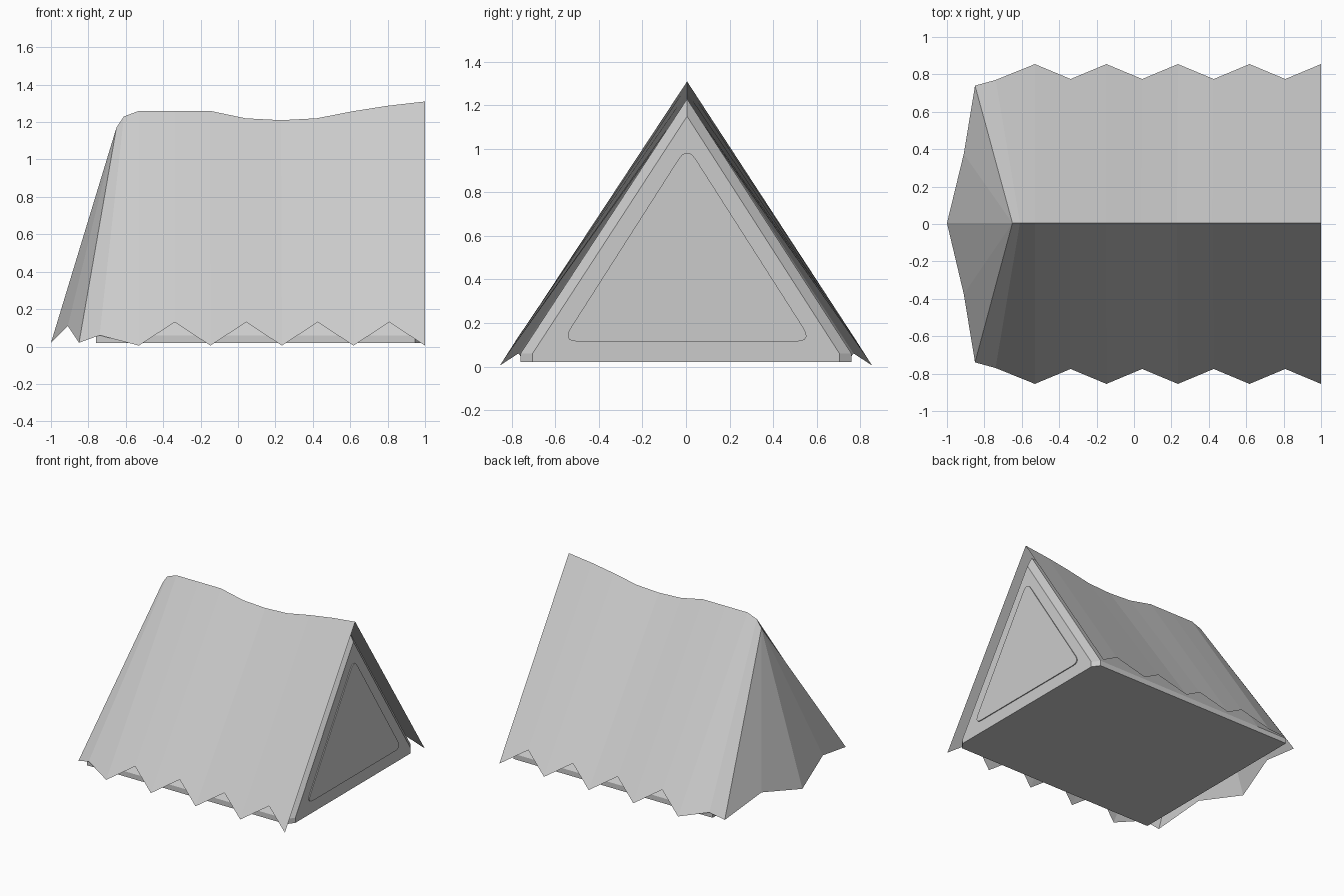
import bpy, math
from mathutils import Vector

if "Cube" in bpy.data.objects:
    bpy.data.objects.remove(bpy.data.objects["Cube"])

RIDGE_Y = 0.005


def make(name, verts, faces):
    me = bpy.data.meshes.new(name)
    me.from_pydata(verts, [], faces)
    me.validate()
    me.update()
    ob = bpy.data.objects.new(name, me)
    bpy.context.collection.objects.link(ob)
    return ob


# Outer canvas: sagging ridge joined to a zigzag hem on both sides
ridge = [(-.65, 1.17), (-.61, 1.23), (-.53, 1.26), (-.34, 1.26), (-.15, 1.26), (.04, 1.22),
         (.23, 1.21), (.42, 1.22), (.61, 1.257), (.80, 1.287), (1.0, 1.31)]
hem = [(-.85, .74, .02), (-.74, .77, .06)]
for i in range(9):
    x = -.53 + i * 1.53 / 8
    hem.append((x, .855, .005) if i % 2 == 0 else (x, .775, .13))

n = len(ridge)
verts = [(x, RIDGE_Y, z) for x, z in ridge]
verts += [(x, -y, z) for x, y, z in hem]
verts += [(x, y, z) for x, y, z in hem]
faces = []
for i in range(n - 1):
    faces.append((i, n + i, n + i + 1, i + 1))
    faces.append((i + 1, 2 * n + i + 1, 2 * n + i, i))

# Sloping closed end of the canvas
b = len(verts)
verts += [(-.91, -.375, .11), (-1, RIDGE_Y, .02), (-.91, .375, .11)]
fan = [2 * n, b + 2, b + 1, b, n]
faces += [(0, fan[i], fan[i + 1]) for i in range(4)]
make("tent_canvas", verts, faces)

# Inner tent body: lofted five-point sections with a chamfered front
sections = [  # base x, apex x, half width, apex height
    (-.76, -.63, .76, 1.12), (-.50, -.50, .76, 1.17), (.23, .23, .76, 1.17),
    (.60, .60, .76, 1.20), (.945, .945, .76, 1.23), (.985, .985, .705, 1.15)]
verts, faces = [], []
for bx, ax, w, h in sections:
    verts += [(bx, -w, .02), (bx, w, .02), (bx, w, .06), (ax, RIDGE_Y, h), (bx, -w, .06)]
for s in range(len(sections) - 1):
    for k in range(5):
        a, c = s * 5 + k, s * 5 + (k + 1) % 5
        faces.append((c, a, a + 5, c + 5))
e = 5 * (len(sections) - 1)
faces += [(4, 3, 2, 1, 0), tuple(range(e, e + 5))]
make("inner_tent", verts, faces)


# Door panel: triangle with rounded corners, barely proud of the front
def rounded(corners, r, steps=5):
    out = []
    m = len(corners)
    for i, c in enumerate(corners):
        p = Vector(c)
        a = p + (Vector(corners[i - 1]) - p).normalized() * r
        d = p + (Vector(corners[(i + 1) % m]) - p).normalized() * r
        for k in range(steps + 1):
            t = k / steps
            out.append(a * (1 - t) ** 2 + p * 2 * t * (1 - t) + d * t * t)
    return out


loop = rounded([(-.57, .115), (.58, .115), (.005, 1.015)], .075)
m = len(loop)
verts = [(x, p.x, p.y) for x in (.98, .992) for p in loop]
faces = [(i, (i + 1) % m, m + (i + 1) % m, m + i) for i in range(m)]
faces += [tuple(range(m))[::-1], tuple(range(m, 2 * m))]
make("door_panel", verts, faces)
